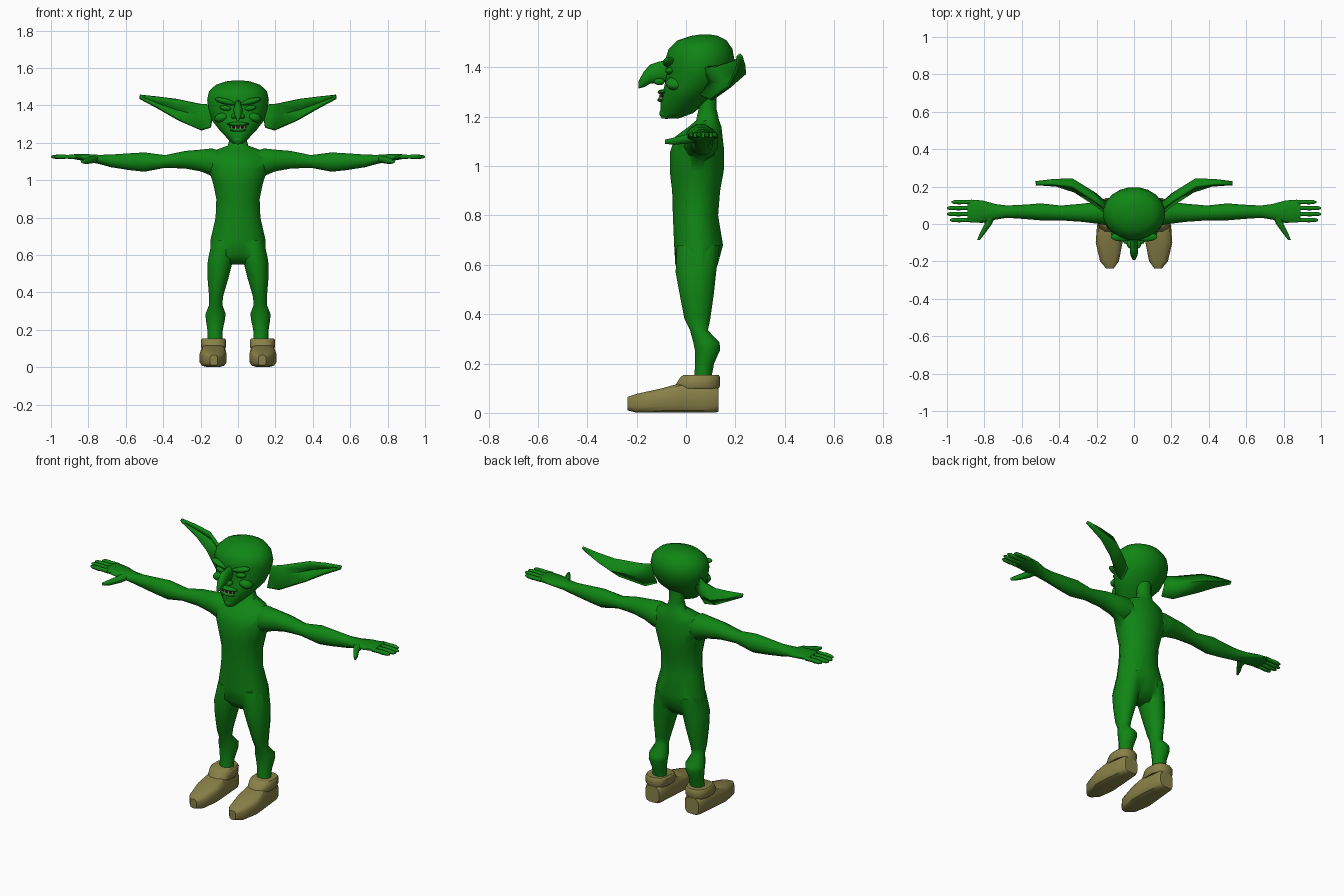
import bpy, bmesh, math
from mathutils import Vector, Matrix

cube = bpy.data.objects.get("Cube")
if cube:
    bpy.data.objects.remove(cube, do_unlink=True)


def material(name, color):
    mat = bpy.data.materials.new(name)
    mat.use_nodes = True
    rgba = (*color, 1)
    mat.diffuse_color = rgba
    mat.node_tree.nodes["Principled BSDF"].inputs["Base Color"].default_value = rgba
    return mat


GREEN = material("green skin", (.005, .235, .007))
OLIVE = material("olive leather", (.25, .22, .065))
CREAM = material("cream tooth", (.65, .6, .4))
DARK = material("dark mouth", (.03, .02, .01))


def finish(name, bm, mat, mirror=False, angle=55):
    bmesh.ops.recalc_face_normals(bm, faces=bm.faces)
    mesh = bpy.data.meshes.new(name)
    bm.to_mesh(mesh)
    bm.free()
    mesh.materials.append(mat)
    obj = bpy.data.objects.new(name, mesh)
    bpy.context.collection.objects.link(obj)
    if mirror:
        obj.modifiers.new("Mirror", 'MIRROR')
    shade(obj, angle)
    return obj


def shade(obj, angle):
    bpy.ops.object.select_all(action='DESELECT')
    obj.select_set(True)
    bpy.context.view_layer.objects.active = obj
    bpy.ops.object.shade_smooth_by_angle(angle=math.radians(angle))


def loft(name, axis, stations, mat, mirror=False, sides=12, power=1.0, angle=55):
    """Rings along an axis; each station is (position, low, high, low, high)."""
    bm = bmesh.new()
    rings = []
    for pos, lo_u, hi_u, lo_v, hi_v in stations:
        ring = []
        for i in range(sides):
            t = math.tau * (i + .5) / sides
            c, s = (math.copysign(abs(f) ** power, f) for f in (math.cos(t), math.sin(t)))
            point = [(lo_u + hi_u + c * (hi_u - lo_u)) / 2,
                     (lo_v + hi_v + s * (hi_v - lo_v)) / 2]
            point.insert("xyz".index(axis), pos)
            ring.append(bm.verts.new(point))
        rings.append(ring)
    for a, b in zip(rings, rings[1:]):
        for i in range(sides):
            j = (i + 1) % sides
            bm.faces.new((a[i], a[j], b[j], b[i]))
    bm.faces.new(rings[0])
    bm.faces.new(rings[-1])
    return finish(name, bm, mat, mirror, angle)


def blob(name, center, radii, mat, mirror=False, tilt=0):
    bm = bmesh.new()
    bmesh.ops.create_uvsphere(bm, u_segments=12, v_segments=8, radius=1)
    bm.transform(Matrix.Translation(center) @ Matrix.Rotation(tilt, 4, 'Y')
                 @ Matrix.Diagonal((*radii, 1)))
    return finish(name, bm, mat, mirror)


def symmetric(rows):
    return [(z, -half, half, front, back) for z, half, front, back in rows]


# Torso and neck
body = loft("body", "z", symmetric([
    (.55, .08, 0, .09), (.6, .15, -.045, .13), (.68, .15, -.05, .152),
    (.8, .122, -.055, .132), (.9, .118, -.058, .14), (.98, .135, -.068, .155),
    (1.06, .16, -.066, .157), (1.12, .162, -.045, .15), (1.16, .125, .01, .145),
    (1.185, .055, .04, .135), (1.23, .044, .05, .125), (1.3, .044, .05, .125)]),
    GREEN, sides=16)

# Legs and arms, blended into the torso
legs = loft("legs", "z", [
    (.68, .012, .14, -.04, .14), (.57, .025, .164, -.045, .125),
    (.48, .048, .165, -.028, .115), (.38, .078, .156, -.008, .1),
    (.335, .083, .155, .015, .09), (.285, .064, .175, .028, .138),
    (.255, .068, .174, .034, .14), (.2, .08, .165, .036, .115),
    (.12, .082, .163, .03, .1)], GREEN, mirror=True)
arms = loft("arms", "x", [
    (.07, 0, .12, 1.04, 1.15), (.14, -.01, .13, 1.02, 1.172),
    (.2, 0, .12, 1.045, 1.165), (.28, .01, .11, 1.06, 1.158),
    (.39, .018, .1, 1.065, 1.135), (.5, .018, .112, 1.043, 1.15),
    (.58, .025, .105, 1.052, 1.145), (.68, .032, .1, 1.068, 1.138),
    (.74, .022, .108, 1.085, 1.136), (.81, .004, .128, 1.1, 1.14),
    (.87, .006, .132, 1.11, 1.14), (.89, .01, .128, 1.115, 1.137)],
    GREEN, mirror=True)
for limb in (legs, arms):
    union = body.modifiers.new("Union", 'BOOLEAN')
    union.operation = 'UNION'
    union.solver = 'EXACT'
    union.object = limb
    bpy.context.view_layer.objects.active = body
    bpy.ops.object.modifier_apply(modifier=union.name)
    bpy.data.objects.remove(limb, do_unlink=True)
shade(body, 70)

# Fingers and thumbs
for i, tip in enumerate((.985, 1, 1, .975)):
    y, z, r = .021 + i * .032, 1.125, .0125
    loft(f"finger_{i + 1}", "x", [
        (x, y - r * k, y + r * k, z - r * k, z + r * k)
        for x, k in ((.87, 1), (.92, .9), (.93, 1.05), (tip - .015, .9), (tip, .4))],
        GREEN, mirror=True, sides=8)
loft("thumbs", "y", [
    (.05, .735, .8, 1.095, 1.135), (0, .758, .8, 1.09, 1.13),
    (-.05, .795, .826, 1.085, 1.117), (-.085, .823, .839, 1.09, 1.108)],
    GREEN, mirror=True, sides=8)

# Head
loft("head", "z", symmetric([
    (1.193, .026, -.1, -.03), (1.215, .05, -.105, .03), (1.265, .098, -.105, .09),
    (1.32, .142, -.09, .15), (1.38, .16, -.078, .185), (1.43, .167, -.086, .198),
    (1.475, .157, -.072, .19), (1.51, .12, -.035, .165), (1.528, .065, .02, .13),
    (1.533, .02, .055, .1)]), GREEN, sides=20)
blob("chin", (0, -.08, 1.215), (.032, .028, .024), GREEN)
blob("brows", (.065, -.068, 1.42), (.062, .026, .016), GREEN, True, -.25)
blob("eyelids", (.065, -.066, 1.385), (.032, .018, .014), GREEN, True, -.15)
blob("cheeks", (.085, -.045, 1.335), (.042, .038, .026), GREEN, True, .3)

# Hooked nose
loft("nose", "y", [
    (-.06, -.02, .02, 1.345, 1.435), (-.115, -.022, .022, 1.335, 1.422),
    (-.145, -.024, .024, 1.335, 1.412), (-.17, -.019, .019, 1.32, 1.385),
    (-.192, -.008, .008, 1.315, 1.345)], GREEN, sides=10)
blob("nostrils", (.022, -.108, 1.342), (.016, .022, .014), GREEN, True)

# Mouth and teeth
blob("upper_lip", (0, -.092, 1.3), (.06, .023, .011), GREEN)
blob("lower_lip", (0, -.094, 1.268), (.045, .022, .01), GREEN)
blob("mouth", (0, -.096, 1.284), (.048, .012, .007), DARK)
for name, x in (("inner_teeth", .012), ("outer_teeth", .034)):
    bm = bmesh.new()
    bmesh.ops.create_cone(bm, segments=6, radius1=.006, radius2=.001, depth=.02, cap_ends=True)
    bm.transform(Matrix.Translation((x, -.108 + x * .2, 1.283)))
    finish(name, bm, CREAM, True)

# Cupped pointed ears: upper edge, hollow, lower edge
ear_rows = [
    ((.14, .07, 1.4), (.14, .1, 1.34), (.15, .06, 1.285)),
    ((.21, .125, 1.405), (.21, .16, 1.345), (.2, .1, 1.27)),
    ((.33, .2, 1.43), (.33, .235, 1.375), (.32, .175, 1.325)),
    ((.43, .212, 1.442), (.43, .232, 1.41), (.42, .205, 1.385)),
    ((.525, .212, 1.452), (.525, .22, 1.447), (.522, .212, 1.44))]
bm = bmesh.new()
grid = [[bm.verts.new(p) for p in row] for row in ear_rows]
for a, b in zip(grid, grid[1:]):
    for i in range(2):
        bm.faces.new((a[i], b[i], b[i + 1], a[i + 1]))
ears = finish("ears", bm, GREEN, True)
solid = ears.modifiers.new("Thickness", 'SOLIDIFY')
solid.thickness = .018
solid.offset = 0

# Shoes with ankle cuffs
loft("shoes", "y", [
    (-.237, .108, .15, .01, .065), (-.2, .08, .182, 0, .078),
    (-.1, .06, .206, 0, .1), (-.02, .064, .2, 0, .122),
    (.06, .072, .19, 0, .115), (.12, .078, .182, 0, .11),
    (.132, .085, .175, .005, .1)], OLIVE, mirror=True, power=.55, angle=40)
cuffs = loft("shoe_cuffs", "z", [
    (.098, .068, .195, -.04, .134), (.108, .062, .2, -.048, .14),
    (.145, .062, .2, -.025, .14), (.154, .07, .193, -.012, .134)],
    OLIVE, mirror=True, power=.8, angle=40)
